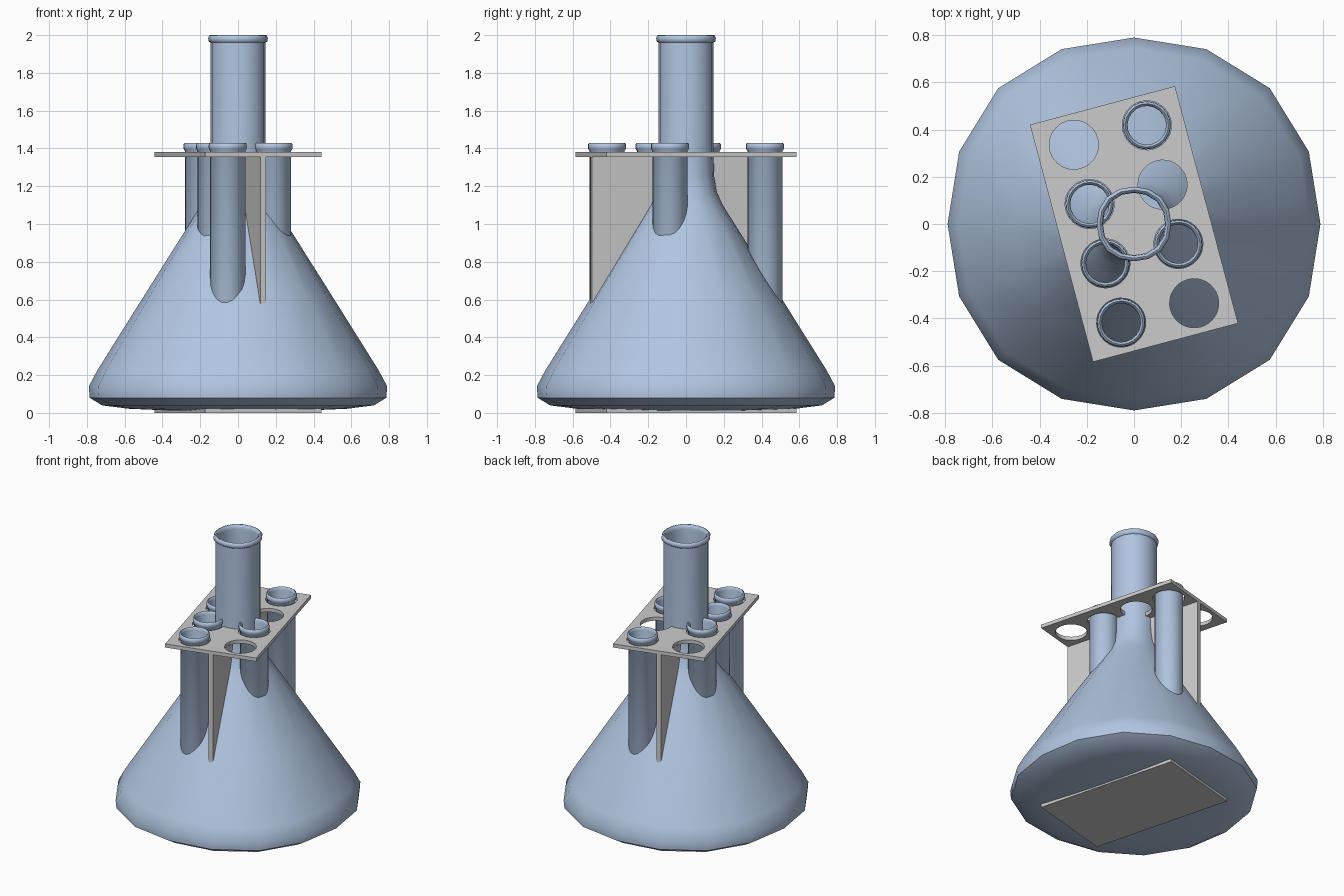
import bpy, bmesh, math
from mathutils import Matrix, Vector

if "Cube" in bpy.data.objects:
    bpy.data.objects.remove(bpy.data.objects["Cube"])

TURN = Matrix.Rotation(math.radians(14.9), 4, 'Z')
glass = bpy.data.materials.new("blue_glass")
glass.diffuse_color = (0.44, 0.56, 0.75, 1)
glass.use_nodes = True
glass.node_tree.nodes["Principled BSDF"].inputs["Base Color"].default_value = glass.diffuse_color


def finish(name, bm, matrix=None, mat=None, smooth=False):
    bmesh.ops.remove_doubles(bm, verts=bm.verts, dist=1e-5)
    bmesh.ops.recalc_face_normals(bm, faces=bm.faces)
    if matrix:
        bm.transform(matrix)
    me = bpy.data.meshes.new(name)
    bm.to_mesh(me)
    bm.free()
    ob = bpy.data.objects.new(name, me)
    bpy.context.collection.objects.link(ob)
    if mat:
        me.materials.append(mat)
    if smooth:
        bpy.ops.object.select_all(action='DESELECT')
        ob.select_set(True)
        bpy.context.view_layer.objects.active = ob
        bpy.ops.object.shade_smooth_by_angle(angle=math.radians(50))
    return ob


def lathe(name, profile, sides, matrix=None, bulge=0.0):
    # bulge pushes the diagonals out slightly
    bm = bmesh.new()
    rings = []
    for r, z in profile:
        ring = []
        for i in range(sides):
            a = 2 * math.pi * i / sides
            k = r * (1 + bulge * math.sin(2 * a) ** 2)
            ring.append(bm.verts.new((k * math.cos(a), k * math.sin(a), z)))
        rings.append(ring)
    for lo, hi in zip(rings, rings[1:]):
        for i in range(sides):
            j = (i + 1) % sides
            bm.faces.new((lo[i], lo[j], hi[j], hi[i]))
    return finish(name, bm, matrix, glass, True)


def board(name, size, z0):
    bm = bmesh.new()
    bmesh.ops.create_cube(bm, size=1)
    bm.transform(Matrix.Translation((0, 0, z0 + size[2] / 2)) @ Matrix.Diagonal((*size, 1)))
    return finish(name, bm, TURN)


# Conical flask: outside from base to lip, then the inside wall back down
flask = [(0, 0.012), (0.35, 0.012), (0.58, 0.022), (0.72, 0.04), (0.785, 0.08), (0.79, 0.14),
         (0.745, 0.225), (0.51, 0.60), (0.245, 1.02), (0.195, 1.10), (0.163, 1.17),
         (0.149, 1.25), (0.146, 1.35), (0.146, 1.96), (0.156, 1.967), (0.158, 1.983),
         (0.153, 1.997), (0.145, 2.0), (0.135, 1.993), (0.132, 1.97), (0.132, 1.25),
         (0.18, 1.10), (0.495, 0.60), (0.77, 0.14), (0.70, 0.055), (0.35, 0.028), (0, 0.028)]
lathe("conical_flask", flask, 16, bulge=0.03)

# Rack: pierced top, base and central web, all turned together
W, L = 0.636, 1.04
top = board("rack_top", (W, L, 0.026), 1.354)
board("rack_base", (W, L, 0.022), 0)
board("rack_web", (0.032, L, 1.335), 0.02)

holes = [(u, v) for v in (-0.39, -0.13, 0.13, 0.39) for u in (-0.16, 0.16)]
bm = bmesh.new()
for u, v in holes:
    bmesh.ops.create_cone(bm, cap_ends=True, segments=32, radius1=0.104, radius2=0.104,
                          depth=0.3, matrix=TURN @ Matrix.Translation((u, v, 1.367)))
cutter = finish("hole_cutter", bm)
cutter.hide_render = True
mod = top.modifiers.new("holes", 'BOOLEAN')
mod.object = cutter
mod.operation = 'DIFFERENCE'
mod.solver = 'EXACT'
bpy.context.view_layer.objects.active = top
bpy.ops.object.modifier_apply(modifier=mod.name)
bpy.data.objects.remove(cutter)

# Test tubes: round bottom, lip, inside wall
R, r, c = 0.093, 0.082, 0.115
arc = [math.pi / 2 * i / 5 for i in range(6)]
tube = [(R * math.sin(a), c - R * math.cos(a)) for a in arc]
tube += [(R, 1.388), (0.099, 1.395), (0.102, 1.41), (0.099, 1.426), (0.092, 1.43),
         (0.086, 1.424), (r, 1.41)]
tube += [(r * math.sin(a), c - r * math.cos(a)) for a in reversed(arc)]
empty = {(-0.16, 0.39), (0.16, 0.13), (0.16, -0.39)}
for n, (u, v) in enumerate(h for h in holes if h not in empty):
    lathe(f"test_tube_{n + 1}", tube, 20, TURN @ Matrix.Translation((u, v, 0)))
